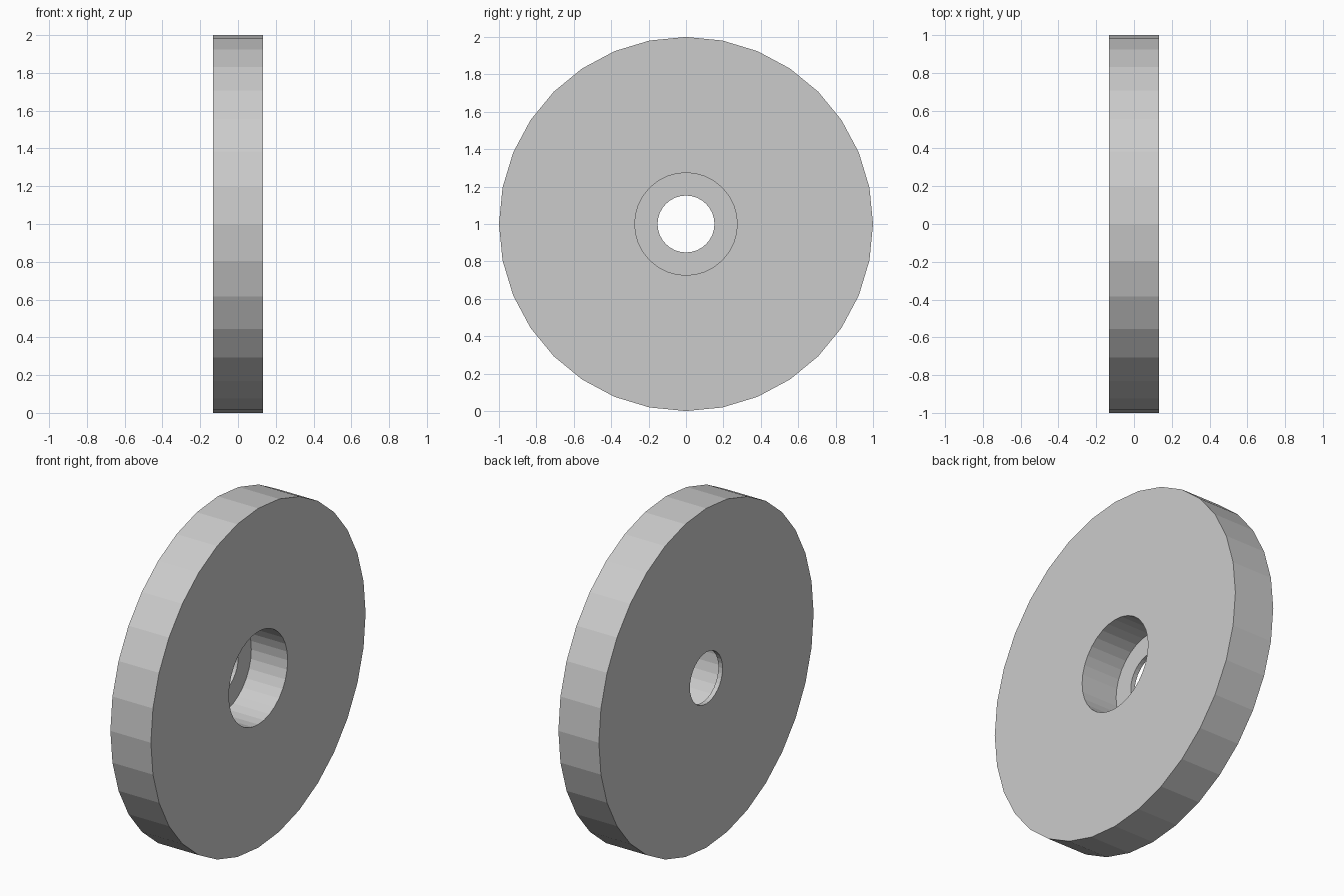
import bpy, bmesh
from math import sin, cos, tau

if "Cube" in bpy.data.objects:
    bpy.data.objects.remove(bpy.data.objects["Cube"])

SIDES = 32
HALF = 0.132        # half the disc thickness
LIP_X = -0.105      # floor of the counterbore

# Closed cross-section (x, radius): rim, wide bore, step, narrow hole
PROFILE = [(-HALF, 1.0), (HALF, 1.0), (HALF, 0.274),
           (LIP_X, 0.274), (LIP_X, 0.152), (-HALF, 0.152)]


def lathe_x(name, profile, sides, centre_z):
    """Revolve a closed profile around the x axis."""
    bm = bmesh.new()
    rings = []
    for i in range(sides):
        a = tau * i / sides
        rings.append([bm.verts.new((x, r * cos(a), centre_z + r * sin(a)))
                      for x, r in profile])
    n = len(profile)
    for i in range(sides):
        a, b = rings[i], rings[(i + 1) % sides]
        for j in range(n):
            k = (j + 1) % n
            bm.faces.new((a[j], a[k], b[k], b[j]))
    bmesh.ops.recalc_face_normals(bm, faces=bm.faces)
    mesh = bpy.data.meshes.new(name)
    bm.to_mesh(mesh)
    bm.free()
    obj = bpy.data.objects.new(name, mesh)
    bpy.context.collection.objects.link(obj)
    return obj


# Flat-shaded disc with a stepped centre hole
lathe_x("wheel_disc", PROFILE, SIDES, 1.0)
